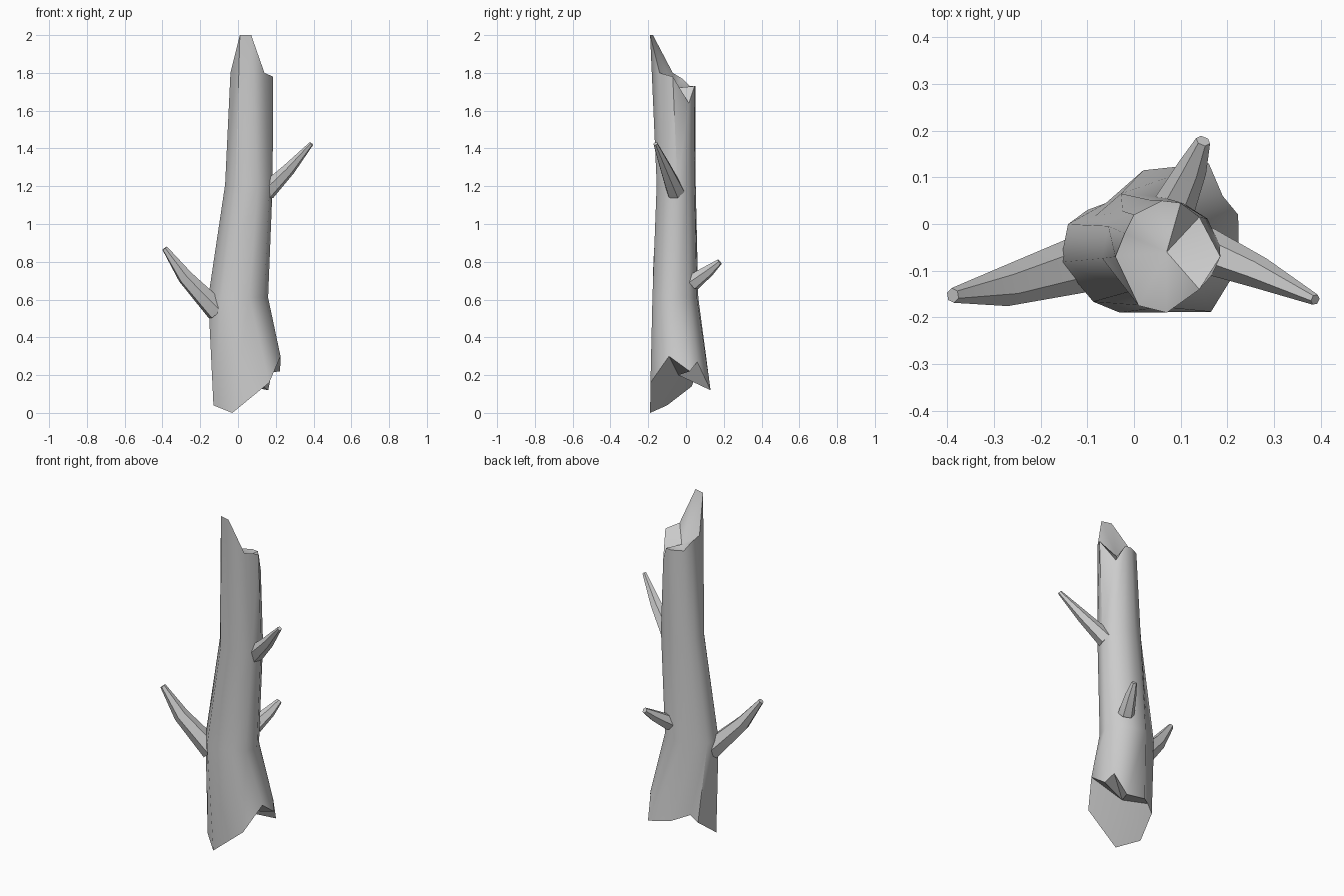
import bpy, bmesh, math
from mathutils import Vector

if "Cube" in bpy.data.objects:
    bpy.data.objects.remove(bpy.data.objects["Cube"])

bark = bpy.data.materials.new("pale_grey_bark")
bark.use_nodes = True
GREY = (0.6, 0.6, 0.6, 1)
bark.diffuse_color = GREY
bark.node_tree.nodes["Principled BSDF"].inputs["Base Color"].default_value = GREY


def finish(bm, name, sharp_angle):
    bmesh.ops.recalc_face_normals(bm, faces=bm.faces)
    mesh = bpy.data.meshes.new(name)
    bm.to_mesh(mesh)
    bm.free()
    mesh.materials.append(bark)
    ob = bpy.data.objects.new(name, mesh)
    bpy.context.collection.objects.link(ob)
    bpy.ops.object.select_all(action='DESELECT')
    ob.select_set(True)
    bpy.context.view_layer.objects.active = ob
    bpy.ops.object.shade_smooth_by_angle(angle=math.radians(sharp_angle))
    return ob


def bridge(bm, low, high):
    n = len(low)
    for i in range(n):
        j = (i + 1) % n
        bm.faces.new((low[i], low[j], high[j], high[i]))


def fan(bm, ring, centre):
    c = bm.verts.new(centre)
    for a, b in zip(ring, ring[1:] + ring[:1]):
        bm.faces.new((a, b, c))


# Trunk: splintered rims at both ends, plain rings between
bottom_rim = [(-.13, -.10, .04), (-.03, -.19, 0), (.165, -.188, .16),
              (.225, -.09, .30), (.223, .02, .22), (.19, .06, .27),
              (.16, .13, .12), (.02, .115, .15), (-.06, .045, .18), (-.10, .03, .14)]
top_rim = [(-.04, -.07, 1.8), (.01, -.175, 2), (.07, -.19, 2),
           (.14, -.14, 1.8), (.185, -.07, 1.78), (.14, .015, 1.64),
           (.10, .045, 1.73), (.06, .05, 1.73), (0, .02, 1.73), (-.02, -.02, 1.77)]
# Direction of each column around the trunk, in degrees
columns = [190, 237, 292, 330, 5, 38, 68, 100, 130, 152]


def ring(x, y, z, rx, ry):
    return [(x + rx * math.cos(math.radians(a)), y + ry * math.sin(math.radians(a)), z)
            for a in columns]


bm = bmesh.new()
levels = [bottom_rim, ring(0, -.06, .61, .16, .127),
          ring(.057, -.055, 1.21, .127, .108), top_rim]
loops = [[bm.verts.new(p) for p in pts] for pts in levels]
loops[1][8].co += Vector((.02, -.02, 0))      # shallow groove in the back
for low, high in zip(loops, loops[1:]):
    bridge(bm, low, high)
fan(bm, loops[0], (.05, -.04, .2))
fan(bm, loops[-1], (.07, -.06, 1.72))
finish(bm, "trunk", 50)


# Branches: tapered, bent six-sided stubs
def branch(name, path, radii):
    bm = bmesh.new()
    pts = [Vector(p) for p in path]
    loops = []
    for i, (p, r) in enumerate(zip(pts, radii)):
        d = pts[min(i + 1, len(pts) - 1)] - pts[max(i - 1, 0)]
        q = d.to_track_quat('Z', 'Y')
        loops.append([bm.verts.new(p + q @ Vector((r * math.cos(k * math.pi / 3),
                                                   r * math.sin(k * math.pi / 3), 0)))
                      for k in range(6)])
    for low, high in zip(loops, loops[1:]):
        bridge(bm, low, high)
    bm.faces.new(loops[0])
    bm.faces.new(loops[-1])
    finish(bm, name, 50)


branch("lower_branch", [(-.11, -.085, .54), (-.28, -.135, .72), (-.388, -.153, .872)],
       (.062, .042, .016))
branch("upper_branch", [(.15, -.055, 1.17), (.27, -.105, 1.29), (.388, -.162, 1.425)],
       (.05, .034, .012))
branch("back_branch", [(.085, .035, .69), (.125, .12, .752), (.148, .178, .80)],
       (.046, .032, .016))
